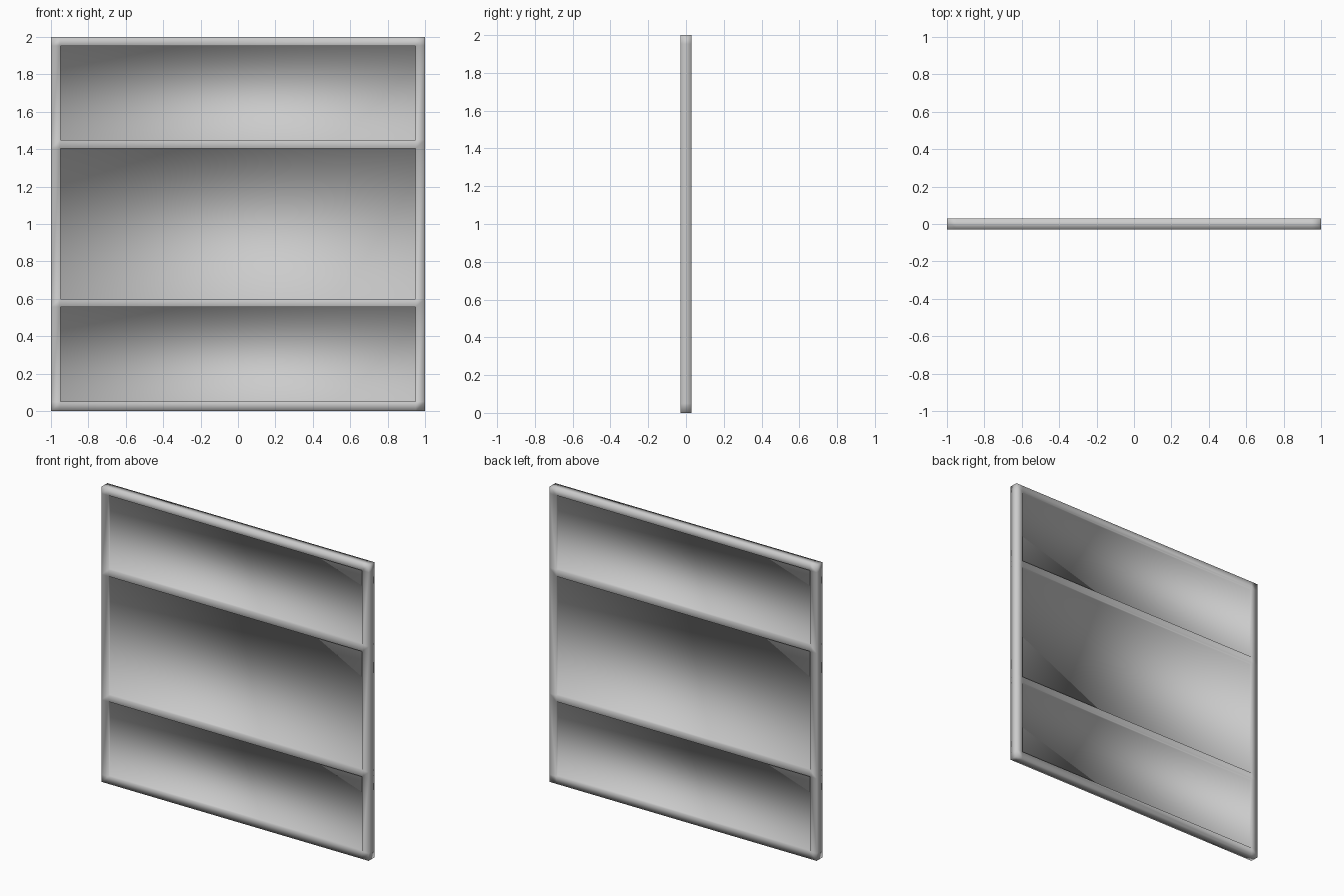
import bpy, bmesh

if "Cube" in bpy.data.objects:
    bpy.data.objects.remove(bpy.data.objects["Cube"])

HALF_T = 0.03      # half thickness of the frame
RECESS = 0.02      # how far each panel sits back from the frame face
XS = [-1, -0.95, 0.95, 1]
ZS = [0, 0.05, 0.557, 0.6, 1.405, 1.45, 1.953, 2]
PANEL_ROWS = (1, 3, 5)

bm = bmesh.new()


def add_side(y):
    """One face of the window: stiles and rails, with three recessed panels."""
    grid = [[bm.verts.new((x, y, z)) for z in ZS] for x in XS]
    inner_y = y - RECESS if y > 0 else y + RECESS
    for i in range(len(XS) - 1):
        for j in range(len(ZS) - 1):
            rim = [grid[i][j], grid[i + 1][j], grid[i + 1][j + 1], grid[i][j + 1]]
            if i == 1 and j in PANEL_ROWS:
                # recessed panel and the walls around it
                back = [bm.verts.new((v.co.x, inner_y, v.co.z)) for v in rim]
                bm.faces.new(back)
                for k in range(4):
                    n = (k + 1) % 4
                    bm.faces.new((rim[k], rim[n], back[n], back[k]))
            else:
                bm.faces.new(rim)
    # outline of this side, in order
    return ([c[0] for c in grid] + grid[-1][1:]
            + [c[-1] for c in grid[-2::-1]] + grid[0][-2:0:-1])


# front and back, joined by the outer edge band
front, back = add_side(-HALF_T), add_side(HALF_T)
for k in range(len(front)):
    n = (k + 1) % len(front)
    bm.faces.new((front[k], front[n], back[n], back[k]))

bmesh.ops.recalc_face_normals(bm, faces=bm.faces)
for f in bm.faces:
    f.smooth = True

mesh = bpy.data.meshes.new("panelled_frame")
bm.to_mesh(mesh)
bm.free()
obj = bpy.data.objects.new("panelled_frame", mesh)
bpy.context.collection.objects.link(obj)
